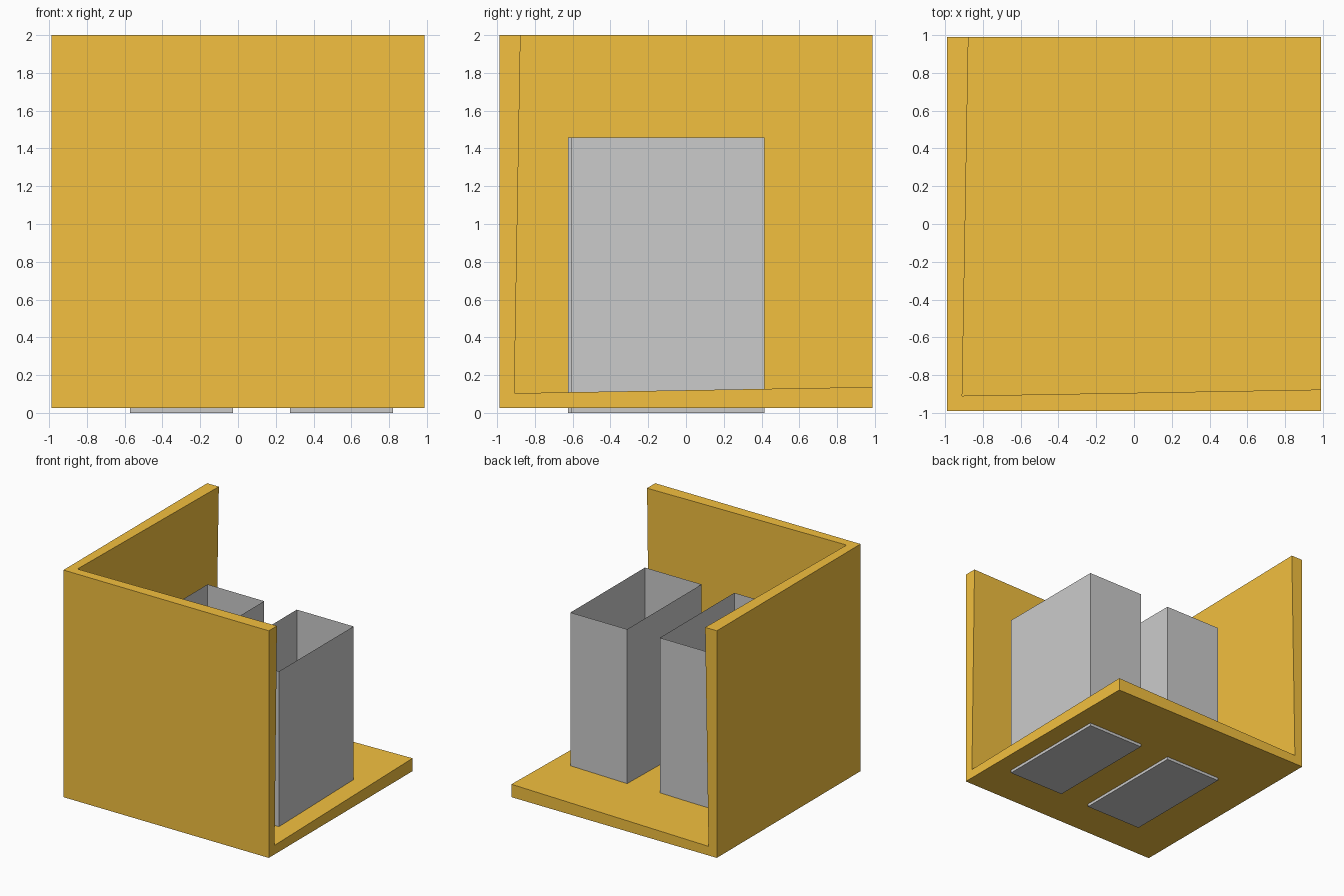
import bpy, bmesh
from mathutils import Vector

if "Cube" in bpy.data.objects:
    bpy.data.objects.remove(bpy.data.objects["Cube"])


def open_box(name, low, high, open_sides):
    """Box between two corners, with the faces pointing along open_sides removed."""
    low, high = Vector(low), Vector(high)
    bm = bmesh.new()
    bmesh.ops.create_cube(bm, size=1)
    for v in bm.verts:
        v.co = Vector([(low[i] if v.co[i] < 0 else high[i]) for i in range(3)])
    bm.normal_update()
    gone = [f for f in bm.faces if any(f.normal.dot(Vector(d)) > 0.9 for d in open_sides)]
    bmesh.ops.delete(bm, geom=gone, context='FACES')
    mesh = bpy.data.meshes.new(name)
    bm.to_mesh(mesh)
    bm.free()
    obj = bpy.data.objects.new(name, mesh)
    bpy.context.collection.objects.link(obj)
    return obj


X, Y, Z = (1, 0, 0), (0, 1, 0), (0, 0, 1)
HALF = 0.988

# Room corner: floor, left wall and front wall, thickened inwards
room = open_box("room_corner", (-HALF, -HALF, 0.025), (HALF, HALF, 2.0), (X, Y, Z))
solid = room.modifiers.new("thickness", 'SOLIDIFY')
solid.thickness = 0.112
solid.offset = -1
solid.use_even_offset = False

orange = bpy.data.materials.new("orange")
orange.diffuse_color = (0.9, 0.53, 0.05, 1)
orange.use_nodes = True
orange.node_tree.nodes["Principled BSDF"].inputs["Base Color"].default_value = orange.diffuse_color
room.data.materials.append(orange)

# Two thin open-topped bins, passing through the floor
for name, x, y in (("left_bin", -0.572, -0.625), ("right_bin", 0.275, -0.607)):
    open_box(name, (x, y, 0), (x + 0.545, y + 1.023, 1.457), (Z,))
